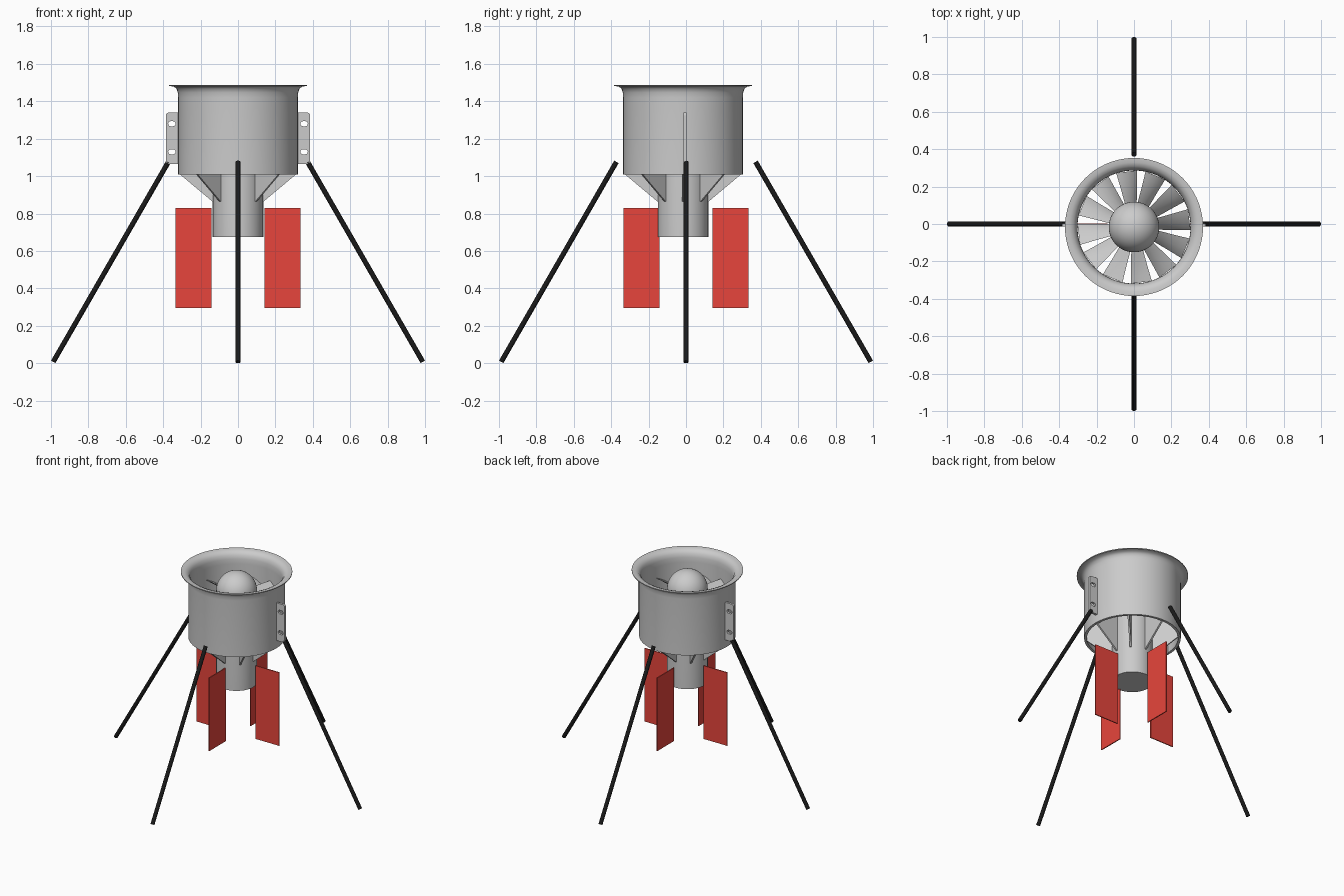
import bpy, bmesh
from math import sin, cos, pi, radians
from mathutils import Matrix, Vector

if "Cube" in bpy.data.objects:
    bpy.data.objects.remove(bpy.data.objects["Cube"])

CY = -0.016  # duct axis is slightly forward of the leg centre


def finish(bm, name, mat=None, smooth=False):
    bmesh.ops.remove_doubles(bm, verts=bm.verts, dist=1e-5)
    bmesh.ops.recalc_face_normals(bm, faces=bm.faces)
    me = bpy.data.meshes.new(name)
    bm.to_mesh(me)
    bm.free()
    ob = bpy.data.objects.new(name, me)
    bpy.context.collection.objects.link(ob)
    if mat:
        me.materials.append(mat)
    if smooth:
        bpy.ops.object.select_all(action='DESELECT')
        ob.select_set(True)
        bpy.context.view_layer.objects.active = ob
        bpy.ops.object.shade_smooth_by_angle(angle=radians(35))
    return ob


def material(name, color):
    m = bpy.data.materials.new(name)
    m.diffuse_color = color
    m.use_nodes = True
    m.node_tree.nodes["Principled BSDF"].inputs["Base Color"].default_value = m.diffuse_color
    return m


def lathe(name, profile, closed):
    """Revolve (radius, z) points around the duct axis."""
    bm = bmesh.new()
    vs = [bm.verts.new((r, CY, z)) for r, z in profile]
    edges = [bm.edges.new(p) for p in zip(vs, vs[1:])]
    if closed:
        edges.append(bm.edges.new((vs[-1], vs[0])))
    bmesh.ops.spin(bm, geom=vs + edges, cent=(0, CY, 0), axis=(0, 0, 1),
                   angle=2 * pi, steps=72, use_merge=True)
    return finish(bm, name, smooth=True)


def plate(bm, outline, thick):
    """Extrude an (x, z) outline symmetrically along y."""
    f = bm.faces.new([bm.verts.new((x, -thick / 2, z)) for x, z in outline])
    ext = bmesh.ops.extrude_face_region(bm, geom=[f])['geom']
    bmesh.ops.translate(bm, vec=(0, thick, 0),
                        verts=[v for v in ext if isinstance(v, bmesh.types.BMVert)])


def arc(cx, cz, r, a0, a1, n=6):
    return [(cx + r * cos(radians(a0 + (a1 - a0) * i / n)),
             cz + r * sin(radians(a0 + (a1 - a0) * i / n))) for i in range(n + 1)]


def place(bm, angle, cy):
    bm.transform(Matrix.Translation((0, cy, 0)) @ Matrix.Rotation(angle, 4, 'Z'))


red = material("fin_red", (0.8, 0.06, 0.045, 1))
black = material("leg_black", (0.01, 0.01, 0.01, 1))

# duct with flared intake lip
lathe("duct", [(0.32, 1.008), (0.32, 1.42), (0.322, 1.447), (0.329, 1.467),
               (0.343, 1.479), (0.369, 1.482), (0.369, 1.488), (0.345, 1.487),
               (0.325, 1.479), (0.31, 1.461), (0.303, 1.435), (0.302, 1.40),
               (0.302, 1.008)], True)

# centre body with domed nose
R = 0.135
dome = [(R * cos(i * pi / 32), 1.348 + R * sin(i * pi / 32)) for i in range(16)]
lathe("hub", [(0, 0.675), (R, 0.675)] + dome + [(0, 1.348 + R)], False)

# rotor blades, twisted and tapered
SECTION = [(-0.5, 0), (-0.3, 0.05), (0, 0.065), (0.3, 0.04),
           (0.5, 0), (0.3, -0.01), (0, 0.0), (-0.3, -0.01)]
N_BLADES = 12
for k in range(N_BLADES):
    bm = bmesh.new()
    rings = []
    for i in range(6):
        t = i / 5
        r = 0.12 + 0.178 * t
        chord = 0.095 + 0.04 * t
        pitch = radians(50 - 17 * t)
        ring = []
        for u, v in SECTION:
            u, v = u * chord, v * chord
            ring.append(bm.verts.new((r, u * cos(pitch) - v * sin(pitch),
                                      1.285 + u * sin(pitch) + v * cos(pitch))))
        rings.append(ring)
    n = len(SECTION)
    for a, b in zip(rings, rings[1:]):
        for j in range(n):
            bm.faces.new((a[j], a[(j + 1) % n], b[(j + 1) % n], b[j]))
    bm.faces.new(rings[0])
    bm.faces.new(rings[-1])
    place(bm, 2 * pi * (k + 0.25) / N_BLADES, CY)
    finish(bm, f"rotor_blade_{k + 1}", smooth=True)

# stator vanes joining hub and duct
for k in range(8):
    bm = bmesh.new()
    plate(bm, [(0.125, 0.865), (0.138, 0.865), (0.31, 1.009),
               (0.31, 1.15), (0.125, 1.15)], 0.012)
    place(bm, k * pi / 4, CY)
    finish(bm, f"stator_vane_{k + 1}")

# side mounting brackets with two slots each
for side, angle in (("right", 0), ("left", pi)):
    bm = bmesh.new()
    plate(bm, [(0.312, 1.065)] + arc(0.37, 1.08, 0.015, -90, 0)
          + arc(0.37, 1.325, 0.015, 0, 90) + [(0.312, 1.34)], 0.016)
    place(bm, angle, -0.005)
    bracket = finish(bm, f"{side}_bracket")
    bm = bmesh.new()
    for z in (1.13, 1.28):
        plate(bm, arc(0.36, z, 0.0135, -90, 90) + arc(0.347, z, 0.0135, 90, 270), 0.1)
    place(bm, angle, -0.005)
    cutter = finish(bm, f"{side}_slot_cutter")
    mod = bracket.modifiers.new("slots", 'BOOLEAN')
    mod.operation, mod.solver, mod.object = 'DIFFERENCE', 'EXACT', cutter
    bpy.context.view_layer.objects.active = bracket
    bpy.ops.object.modifier_apply(modifier=mod.name)
    bpy.data.objects.remove(cutter)

# splayed legs and control fins on four sides
top, foot = Vector((0.372, 0, 1.076)), Vector((0.988, 0, 0.007))
for k, side in enumerate(("right", "back", "left", "front")):
    bm = bmesh.new()
    axis = top - foot
    bmesh.ops.create_cone(
        bm, cap_ends=True, segments=24, radius1=0.0135, radius2=0.0135, depth=axis.length,
        matrix=Matrix.Translation((top + foot) / 2) @ axis.to_track_quat('Z', 'Y').to_matrix().to_4x4())
    place(bm, k * pi / 2, 0)
    finish(bm, f"{side}_leg", black, smooth=True)

    bm = bmesh.new()
    plate(bm, [(0.142, 0.295), (0.335, 0.295), (0.335, 0.83), (0.142, 0.83)], 0.007)
    place(bm, k * pi / 2, 0)
    finish(bm, f"{side}_fin", red)
